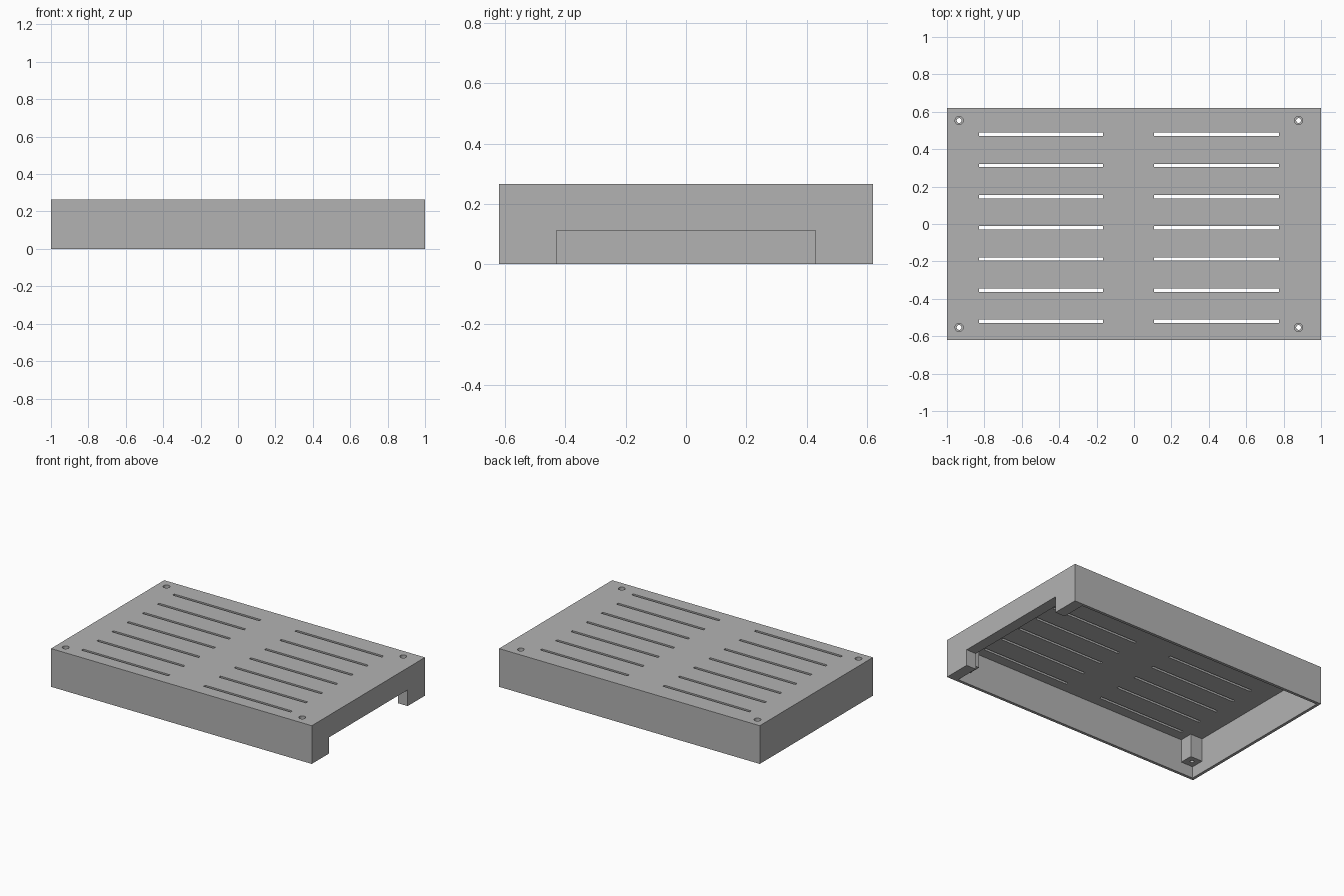
import bpy, bmesh
from mathutils import Matrix, Vector

if "Cube" in bpy.data.objects:
    bpy.data.objects.remove(bpy.data.objects["Cube"])

HALF_X, HALF_Y, HEIGHT = 1.0, 0.62, 0.265
WALL, THICK_WALL, ROOF = 0.02, 0.075, 0.24
POST, POST_BOTTOM = 0.092, 0.08
INNER_MIN, INNER_MAX, INNER_Y = -HALF_X + WALL, HALF_X - THICK_WALL, HALF_Y - WALL

grey = bpy.data.materials.new("plain grey")
grey.use_nodes = True
grey.diffuse_color = (0.45, 0.45, 0.45, 1)
grey.node_tree.nodes["Principled BSDF"].inputs["Base Color"].default_value = (0.45, 0.45, 0.45, 1)


def add_box(bm, low, high):
    low, high = Vector(low), Vector(high)
    place = Matrix.Translation((low + high) / 2) @ Matrix.Diagonal((*(high - low), 1))
    bmesh.ops.create_cube(bm, size=1, matrix=place)


def add_cylinder(bm, x, y, low, high, radius):
    bmesh.ops.create_cone(bm, cap_ends=True, segments=24, radius1=radius, radius2=radius,
                          depth=high - low, matrix=Matrix.Translation((x, y, (low + high) / 2)))


def make_object(name, bm):
    mesh = bpy.data.meshes.new(name)
    bm.to_mesh(mesh)
    bm.free()
    mesh.materials.append(grey)
    obj = bpy.data.objects.new(name, mesh)
    bpy.context.collection.objects.link(obj)
    return obj


def combine(target, name, bm, operation):
    tool = make_object(name, bm)
    tool.hide_render = True
    mod = target.modifiers.new(name, "BOOLEAN")
    mod.operation, mod.solver, mod.object = operation, "EXACT", tool
    bpy.context.view_layer.objects.active = target
    bpy.ops.object.modifier_apply(modifier=mod.name)
    bpy.data.objects.remove(tool)


# Outer cover
bm = bmesh.new()
add_box(bm, (-HALF_X, -HALF_Y, 0), (HALF_X, HALF_Y, HEIGHT))
cover = make_object("vented_cover", bm)

# Hollow inside, open at the bottom
bm = bmesh.new()
add_box(bm, (INNER_MIN, -INNER_Y, -0.1), (INNER_MAX, INNER_Y, ROOF))
combine(cover, "cavity", bm, "DIFFERENCE")

# Cable opening through the thick end wall
bm = bmesh.new()
add_box(bm, (INNER_MAX - 0.02, -0.43, -0.1), (HALF_X + 0.1, 0.43, 0.112))
combine(cover, "end_opening", bm, "DIFFERENCE")

# Screw posts in the four inner corners, sunk slightly into the walls
bm = bmesh.new()
sink = 0.005
for x_low, x_high in ((INNER_MIN - sink, INNER_MIN + POST), (INNER_MAX - POST, INNER_MAX + sink)):
    for y_low, y_high in ((-INNER_Y - sink, -INNER_Y + POST), (INNER_Y - POST, INNER_Y + sink)):
        add_box(bm, (x_low, y_low, POST_BOTTOM), (x_high, y_high, ROOF + sink))
combine(cover, "corner_posts", bm, "UNION")

# Screw holes, then wider recesses for the screw heads
for name, low, radius in (("screw_holes", -0.1, 0.013), ("head_recesses", 0.225, 0.022)):
    bm = bmesh.new()
    for x in (-0.935, 0.88):
        for y in (-0.553, 0.553):
            add_cylinder(bm, x, y, low, HEIGHT + 0.1, radius)
    combine(cover, name, bm, "DIFFERENCE")

# Two columns of ventilation slots
bm = bmesh.new()
for x_low, x_high in ((-0.83, -0.165), (0.107, 0.775)):
    for row in range(7):
        y = -0.52 + row * 0.1665
        add_box(bm, (x_low, y - 0.009, 0.2), (x_high, y + 0.009, HEIGHT + 0.1))
combine(cover, "vent_slots", bm, "DIFFERENCE")

# Flat faces with smooth screw holes
bpy.ops.object.select_all(action="DESELECT")
cover.select_set(True)
bpy.context.view_layer.objects.active = cover
bpy.ops.object.shade_smooth_by_angle()
